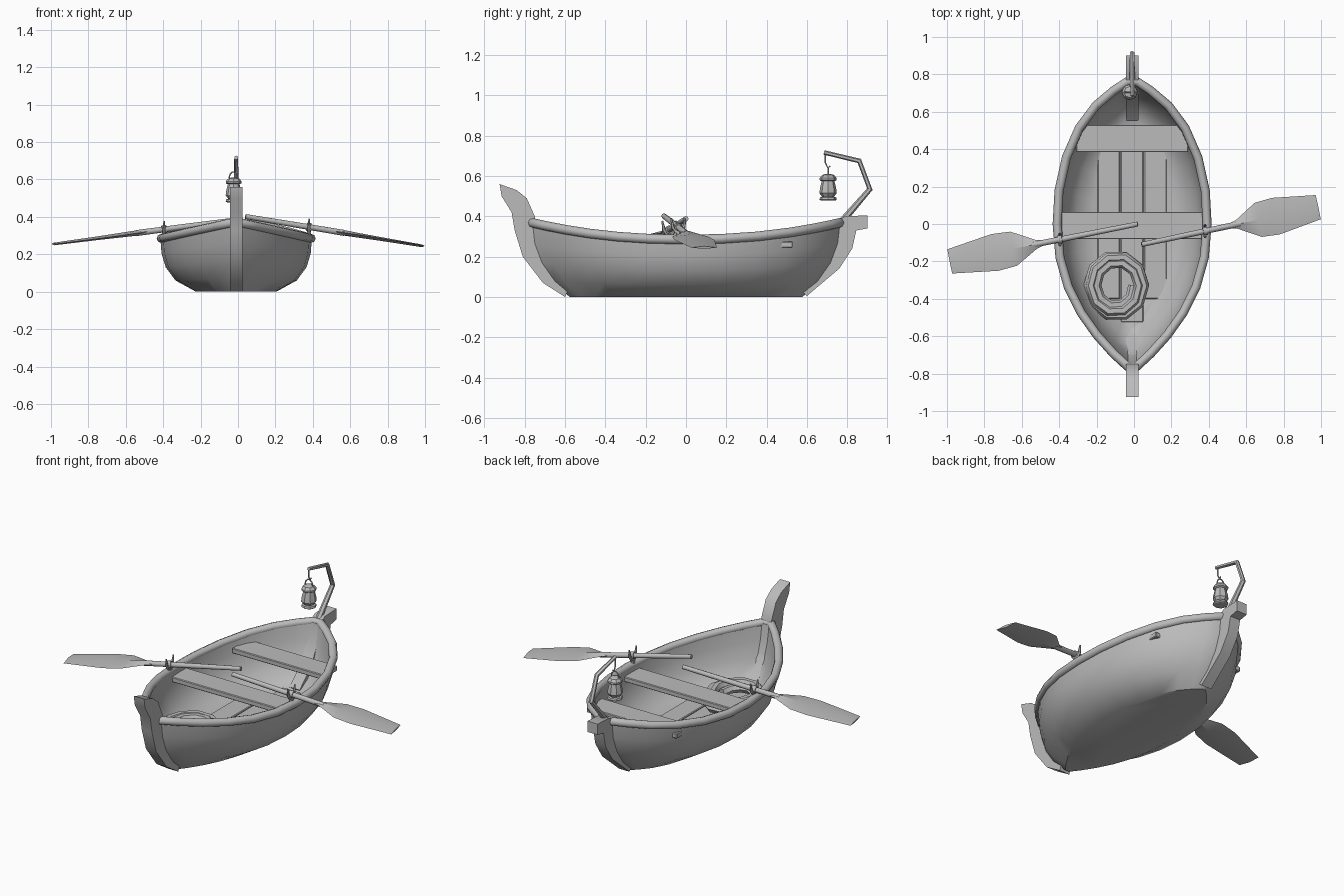
import bpy, bmesh, math
from mathutils import Vector

cube = bpy.data.objects.get("Cube")
if cube:
    bpy.data.objects.remove(cube, do_unlink=True)

mat = bpy.data.materials.new("plain_grey")
mat.use_nodes = True
GREY = (0.5, 0.5, 0.5, 1)
mat.diffuse_color = GREY
for node in mat.node_tree.nodes:
    if node.type == 'BSDF_PRINCIPLED':
        node.inputs["Base Color"].default_value = GREY

OX = -0.01  # hull centre line
X, Z = Vector((1, 0, 0)), Vector((0, 0, 1))


def finish(name, bm, angle=35):
    bmesh.ops.recalc_face_normals(bm, faces=bm.faces)
    mesh = bpy.data.meshes.new(name)
    bm.to_mesh(mesh)
    bm.free()
    mesh.materials.append(mat)
    ob = bpy.data.objects.new(name, mesh)
    bpy.context.collection.objects.link(ob)
    bpy.ops.object.select_all(action='DESELECT')
    ob.select_set(True)
    bpy.context.view_layer.objects.active = ob
    bpy.ops.object.shade_smooth_by_angle(angle=math.radians(angle))
    return ob


def loft(name, rings, closed=False, angle=35):
    """Skin a list of equal point rings, capping the ends unless closed."""
    bm = bmesh.new()
    rows = [[bm.verts.new(p) for p in ring] for ring in rings]
    pairs = list(zip(rows, rows[1:]))
    if closed:
        pairs.append((rows[-1], rows[0]))
    else:
        bm.faces.new(rows[0])
        bm.faces.new(rows[-1])
    for a, b in pairs:
        for i in range(len(a)):
            j = (i + 1) % len(a)
            bm.faces.new((a[i], a[j], b[j], b[i]))
    return finish(name, bm, angle)


def sweep(name, path, radii, sides=8, ref=Z, closed=False, angle=50):
    """Tube along a path; radii is a number, or one (wide, thick) pair per point."""
    path = [Vector(p) for p in path]
    n = len(path)
    if not isinstance(radii, list):
        radii = [(radii, radii)] * n
    rings = []
    for i, p in enumerate(path):
        before = path[i - 1] if i or closed else p
        after = path[(i + 1) % n] if i < n - 1 or closed else p
        t = (after - before).normalized()
        side = t.cross(ref).normalized()
        up = side.cross(t)
        rw, rt = radii[i]
        rings.append([p + side * rw * math.cos(a) + up * rt * math.sin(a)
                      for a in (math.tau * k / sides for k in range(sides))])
    return loft(name, rings, closed, angle)


def lathe(name, centre, profile, sides=8):
    c = Vector(centre)
    return loft(name, [[c + Vector((r * math.cos(math.tau * k / sides),
                                    r * math.sin(math.tau * k / sides), z))
                        for k in range(sides)] for r, z in profile], angle=30)


def slab(name, profile, half):
    """Side profile in y and z given thickness across x."""
    return loft(name, [[(OX + s * half, y, z) for y, z in profile] for s in (-1, 1)])


def board(name, x, y, z, sx, sy, sz):
    bm = bmesh.new()
    bmesh.ops.create_cube(bm, size=1)
    for v in bm.verts:
        v.co = Vector((x + v.co.x * sx, y + v.co.y * sy, z + v.co.z * sz))
    bmesh.ops.bevel(bm, geom=bm.edges[:], offset=0.004, segments=1, affect='EDGES')
    return finish(name, bm)


# Hull: plan outline lofted from the flat bottom up, over the rim and down inside
OUTLINE = [(-0.77, 0.025), (-0.7, 0.1), (-0.6, 0.19), (-0.48, 0.275), (-0.34, 0.345),
           (-0.18, 0.39), (0, 0.405), (0.18, 0.395), (0.36, 0.355), (0.52, 0.285),
           (0.64, 0.195), (0.72, 0.1), (0.77, 0.025)]


def sheer(y):
    return 0.285 + 0.085 * (abs(y) / 0.78) ** 2.2


def outline_ring(wide, long, low, f):
    right = [(w, y) for y, w in OUTLINE]
    left = [(-w, y) for w, y in reversed(right)]
    return [(OX + w * wide, y * long, low + f * (sheer(y) - low)) for w, y in right + left]


LEVELS = [(0.53, 0.75, 0, 0), (0.8, 0.86, 0, 0.21), (0.93, 0.94, 0, 0.46), (0.985, 0.985, 0, 0.72),
          (1, 1, 0, 1), (0.94, 0.96, 0.04, 1), (0.92, 0.94, 0.04, 0.72),
          (0.86, 0.9, 0.04, 0.42), (0.73, 0.83, 0.04, 0.15), (0.52, 0.73, 0.04, 0)]
loft("hull", [outline_ring(*lv) for lv in LEVELS])
sweep("gunwale_rail", outline_ring(0.99, 0.99, 0, 1), 0.024, closed=True)

# Bow stem and stern post
slab("bow_stem", [(-0.925, 0.56), (-0.915, 0.5), (-0.865, 0.42), (-0.85, 0.33), (-0.81, 0.2),
                  (-0.71, 0.07), (-0.6, 0), (-0.58, 0.05), (-0.67, 0.14), (-0.73, 0.26),
                  (-0.75, 0.4), (-0.79, 0.49), (-0.84, 0.53)], 0.034)
slab("stern_post", [(0.79, 0.4), (0.9, 0.405), (0.9, 0.34), (0.845, 0.33), (0.825, 0.24),
                    (0.76, 0.14), (0.6, 0.005), (0.55, 0.05), (0.66, 0.15), (0.72, 0.27),
                    (0.74, 0.37)], 0.034)

# Benches and floor boards
board("middle_bench", OX, -0.008, 0.245, 0.76, 0.145, 0.03)
board("rear_bench", OX, 0.457, 0.26, 0.6, 0.145, 0.03)
for i in (-1, 0, 1):
    board("floor_board", OX + i * 0.125, 0, 0.044, 0.12, 1.05 - 0.25 * abs(i), 0.016)

# Rope coil in the bow
coil = []
for k in range(31):
    a, t = math.tau * k / 10, k / 30
    r = 0.15 - 0.06 * max(0, t - 0.35) / 0.65
    coil.append((-0.095 + r * math.cos(a), -0.33 + 1.1 * r * math.sin(a), 0.085 + 0.055 * math.sin(t * 2.6)))
sweep("rope_coil", coil, 0.026, sides=6)

# Oars with their locks
for name, grip, tip, lock in (("left", (0.04, -0.11, 0.402), (0.985, 0.09, 0.245), 0.38),
                              ("right", (0.02, 0, 0.388), (-0.985, -0.2, 0.255), -0.395)):
    grip, tip = Vector(grip), Vector(tip)
    along = tip - grip

    def at(t):
        return grip + along * t

    sweep(name + "_oar_shaft", [at(0), at(0.3), at(0.56)], [(0.013, 0.013), (0.015, 0.015), (0.016, 0.016)])
    sweep(name + "_oar_blade", [at(0.5), at(0.54), at(0.66), at(0.76), at(1)],
          [(0.014, 0.014), (0.024, 0.015), (0.093, 0.012), (0.1, 0.01), (0.066, 0.007)], sides=4, angle=25)
    c = at((lock - grip.x) / along.x)
    sweep(name + "_oar_collar", [c - along * 0.012, c + along * 0.012], 0.022)
    base = Vector((c.x, c.y, 0.285))
    sweep(name + "_oarlock_pin", [base, c - Z * 0.02], 0.012, sides=6, ref=X)
    fork = [(-0.035, 0.045), (-0.027, 0), (-0.012, -0.024), (0.012, -0.024), (0.027, 0), (0.035, 0.045)]
    sweep(name + "_oarlock_fork", [c + Vector((0, y, z)) for y, z in fork],
          [(0.004, 0.004)] + [(0.009, 0.009)] * 4 + [(0.004, 0.004)], sides=6, ref=X)

# Lantern pole, hook and lantern
sweep("lantern_pole", [(OX, 0.77, 0.37), (OX, 0.912, 0.535), (OX, 0.86, 0.675), (OX, 0.685, 0.717)],
      [(0.018, 0.018), (0.014, 0.014), (0.013, 0.013), (0.011, 0.011)], ref=X, sides=6)
hook = [(0.69, 0.715), (0.692, 0.665), (0.703, 0.642), (0.716, 0.65)]
sweep("lantern_hook", [(OX - 0.005, y, z) for y, z in hook], 0.004, sides=5, ref=X)
L = (OX - 0.013, 0.705, 0)
ring = [(L[0] + 0.024 * math.cos(a), L[1], 0.612 + 0.03 * math.sin(a))
        for a in (math.tau * k / 10 for k in range(10))]
sweep("lantern_handle", ring, 0.004, sides=5, ref=Vector((0, 1, 0)), closed=True)
lathe("lantern_cap", L, [(0.034, 0.575), (0.042, 0.58), (0.042, 0.59), (0.03, 0.605), (0.014, 0.61)])
lathe("lantern_glass", L, [(0.026, 0.492), (0.043, 0.515), (0.04, 0.54), (0.03, 0.58)])
lathe("lantern_base", L, [(0.036, 0.478), (0.043, 0.483), (0.04, 0.494), (0.026, 0.498)])
